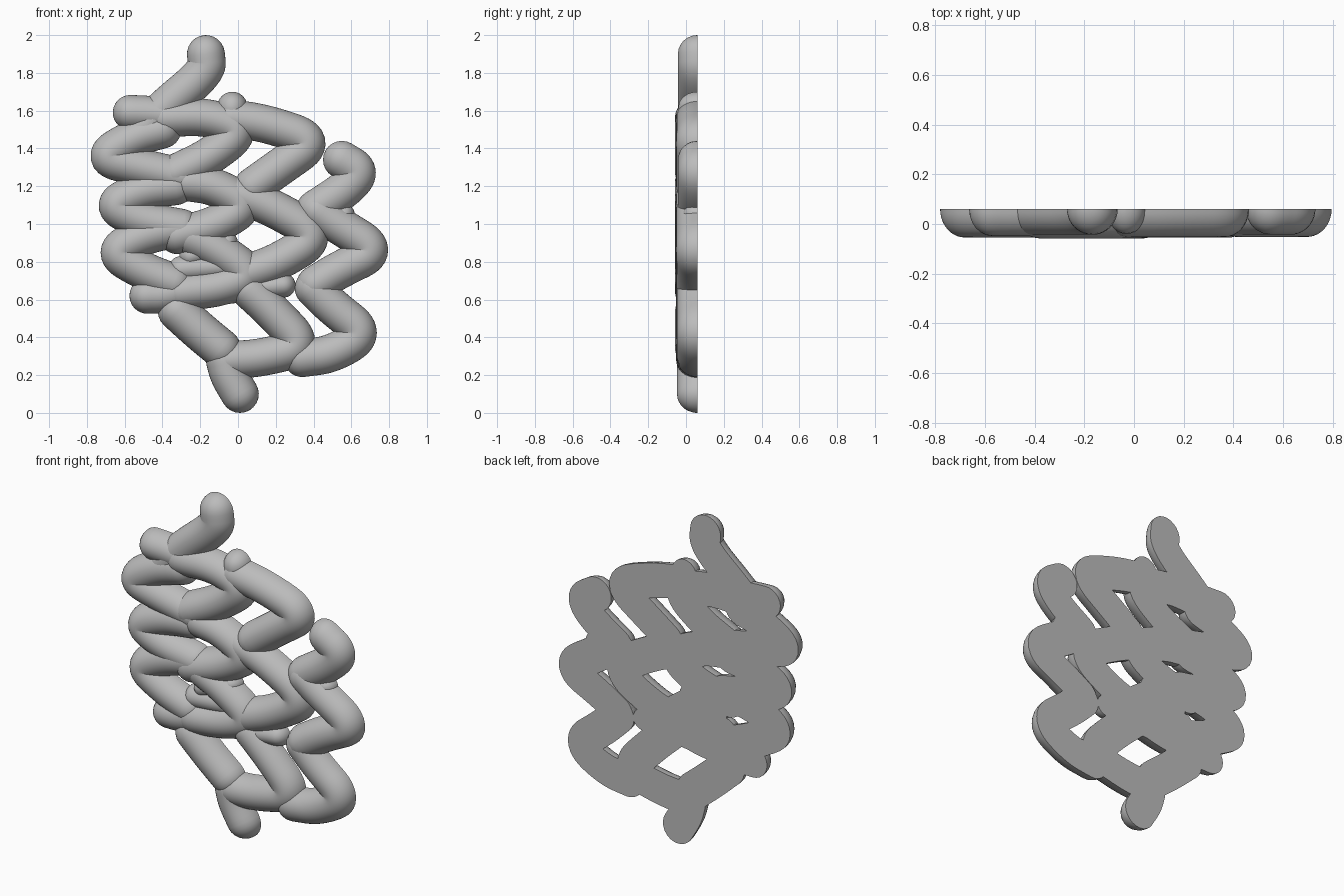
import bpy, bmesh, math
from mathutils import Vector

if "Cube" in bpy.data.objects:
    bpy.data.objects.remove(bpy.data.objects["Cube"])

BACK = 0.06   # plane of the flat back
SIDES = 20    # segments around the half-round section

grey = bpy.data.materials.new("warm_grey")
grey.use_nodes = True
grey.diffuse_color = (0.5, 0.5, 0.5, 1)
grey.node_tree.nodes["Principled BSDF"].inputs["Base Color"].default_value = (0.5, 0.5, 0.5, 1)


def smooth_path(pts):
    """Quadratic B-spline through the segment midpoints, ends kept."""
    pts = [Vector(p) for p in pts]
    path = [pts[0].lerp(pts[1], t / 4) for t in range(3)]
    for i in range(1, len(pts) - 1):
        a, c = (pts[i - 1] + pts[i]) / 2, (pts[i] + pts[i + 1]) / 2
        for k in range(1, 13):
            t = k / 12
            path.append(a.lerp(pts[i], t).lerp(pts[i].lerp(c, t), t))
    path += [pts[-2].lerp(pts[-1], t / 4) for t in (3, 4)]
    return path


def strand(name, pts, r=0.1, depth=0.11):
    """Half-round tube with round ends, flat on the back plane."""
    path = smooth_path(pts)
    last = len(path) - 1
    rings = []
    for i, p in enumerate(path):
        d = (path[min(i + 1, last)] - path[max(i - 1, 0)]).normalized()
        rings.append((p, d, 1.0))
    # rounded ends
    caps = [math.radians(a) for a in (15, 30, 45, 60, 75, 88)]
    p, d, _ = rings[0]
    head = [(p - d * r * math.sin(a), d, math.cos(a)) for a in reversed(caps)]
    p, d, _ = rings[-1]
    tail = [(p + d * r * math.sin(a), d, math.cos(a)) for a in caps]
    bm = bmesh.new()
    loops = []
    for p, d, s in head + rings + tail:
        side = Vector((-d.y, d.x))
        loop = []
        for j in range(SIDES + 1):
            a = math.pi * j / SIDES
            q = p + side * r * s * math.cos(a)
            loop.append(bm.verts.new((q.x, BACK - depth * s * math.sin(a), q.y)))
        loops.append(loop)
    for u, v in zip(loops, loops[1:]):
        for j in range(SIDES):
            bm.faces.new((u[j], u[j + 1], v[j + 1], v[j]))
        bm.faces.new((u[SIDES], u[0], v[0], v[SIDES]))
    bm.faces.new(loops[0])
    bm.faces.new(loops[-1])
    bmesh.ops.recalc_face_normals(bm, faces=bm.faces)
    mesh = bpy.data.meshes.new(name)
    bm.to_mesh(mesh)
    bm.free()
    mesh.materials.append(grey)
    ob = bpy.data.objects.new(name, mesh)
    bpy.context.collection.objects.link(ob)
    bpy.ops.object.select_all(action='DESELECT')
    bpy.context.view_layer.objects.active = ob
    ob.select_set(True)
    bpy.ops.object.shade_smooth_by_angle(angle=math.radians(50))


# left column of woven strands
strand("top_strand", [(-.17, 1.9), (-.16, 1.81), (-.4, 1.61), (-.5, 1.5)], depth=.103)
strand("upper_left_stub", [(-.57, 1.59), (-.45, 1.585), (-.3, 1.56)], .093, .108)
strand("upper_left_loop", [(-.4, 1.5), (-.55, 1.46), (-.73, 1.35), (-.52, 1.3), (-.3, 1.25)], .1, .114)
strand("upper_middle_loop", [(-.38, 1.56), (-.16, 1.57), (.03, 1.5), (-.14, 1.36), (-.33, 1.27)], .1, .118)
strand("second_left_loop", [(-.33, 1.2), (-.5, 1.18), (-.68, 1.1), (-.52, 1.02), (-.3, .98)], .1, .114)
strand("second_middle_loop", [(-.26, 1.22), (-.12, 1.2), (.06, 1.1), (-.12, .99), (-.32, .94)], .1, .119)
strand("third_left_loop", [(-.3, .98), (-.5, .94), (-.67, .85), (-.5, .75), (-.34, .69)], .1, .114)
strand("third_middle_loop", [(-.25, .93), (-.1, .86), (.08, .73), (-.1, .66), (-.3, .64)], .1, .118)
strand("lower_left_stub", [(-.48, .62), (-.4, .62), (-.28, .65)], .095, .108)

# middle column
strand("upper_right_loop", [(-.03, 1.56), (.16, 1.53), (.42, 1.44), (.22, 1.3), (.08, 1.2)], .1, .112)
strand("centre_loop", [(0, 1.15), (.16, 1.1), (.44, .94), (.22, .8), (.05, .74)], .1, .115)
strand("lower_centre_loop", [(.06, .65), (.18, .54), (.36, .35), (.12, .29), (-.04, .28)], .1, .112)
strand("lower_diagonal", [(-.32, .54), (-.2, .43), (-.09, .34)], .105, .118)
strand("bottom_end", [(-.07, .28), (-.05, .2), (.01, .1)], .1, .108)
strand("top_bump", [(-.03, 1.62), (-.03, 1.6), (-.03, 1.58)], .08, .1)

# right column
strand("right_top_loop", [(.55, 1.34), (.65, 1.28), (.58, 1.19), (.41, 1.08)], .1, .103)
strand("right_middle_loop", [(.42, 1.07), (.52, 1.0), (.75, .86), (.54, .76), (.41, .68)], .1, .112)
strand("right_lower_loop", [(.4, .66), (.5, .56), (.68, .42), (.5, .31), (.34, .29)], .1, .108)

# deeper crossing pieces behind the loops
strand("right_side_stub", [(.44, 1.07), (.49, 1.06), (.56, 1.05)], .058, .075)
strand("lower_cross_piece", [(.24, .675), (.1, .66), (-.15, .63)], .065, .085)
strand("centre_cross_piece", [(-.06, .9), (-.14, .87), (-.25, .83)], .06, .08)
strand("left_cross_piece", [(-.05, .78), (-.15, .77), (-.3, .76)], .07, .085)
